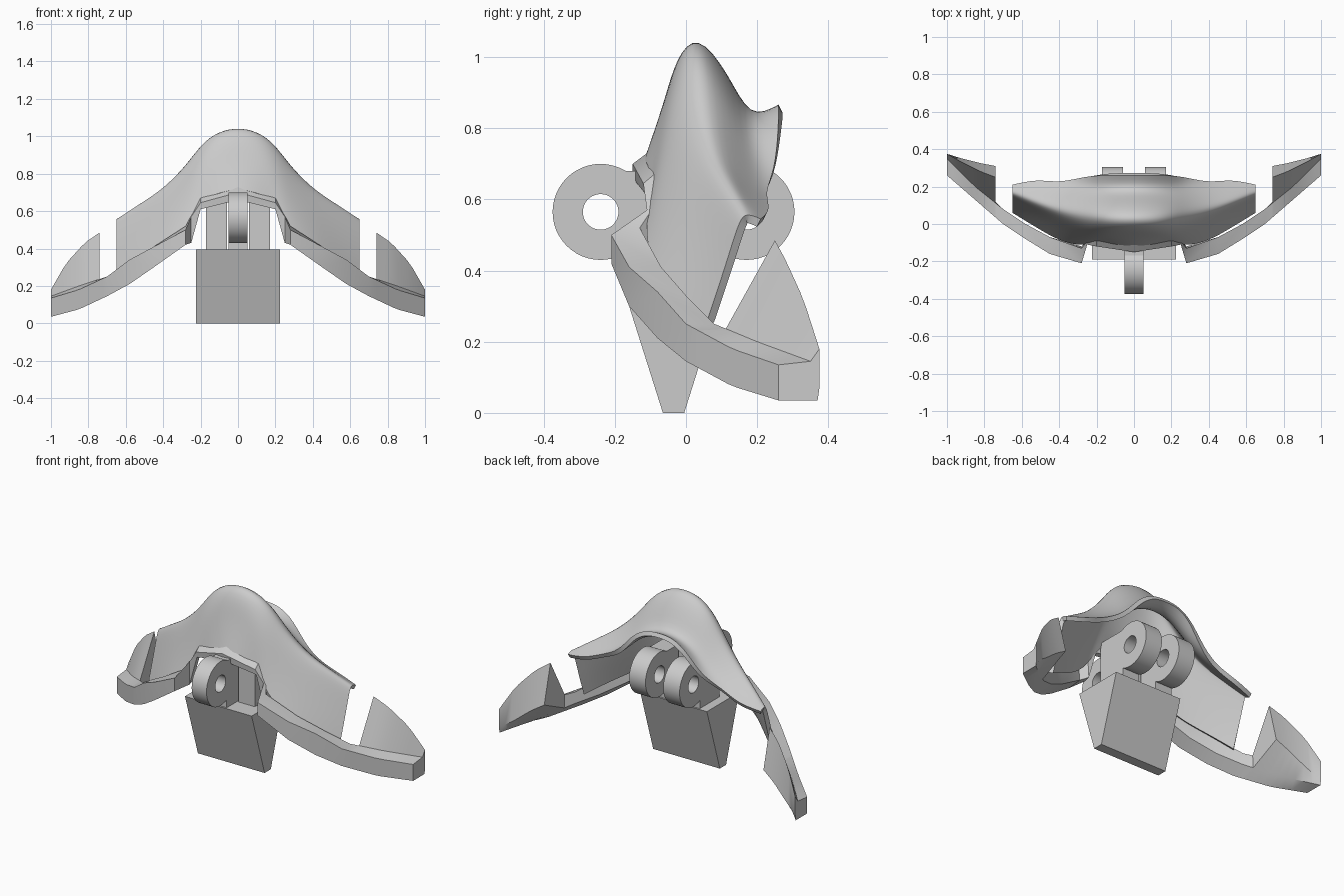
import bpy, bmesh, math

cube = bpy.data.objects.get("Cube")
if cube:
    bpy.data.objects.remove(cube, do_unlink=True)

# One plain grey for every part
grey = bpy.data.materials.new("plain_grey")
grey.use_nodes = True
tone = (0.6, 0.6, 0.6, 1)
grey.diffuse_color = tone
for node in grey.node_tree.nodes:
    if node.type == 'BSDF_PRINCIPLED':
        node.inputs["Base Color"].default_value = tone


def add_object(name, bm):
    mesh = bpy.data.meshes.new(name)
    bm.to_mesh(mesh)
    bm.free()
    mesh.materials.append(grey)
    obj = bpy.data.objects.new(name, mesh)
    bpy.context.collection.objects.link(obj)
    return obj


def bake_and_smooth(obj, degrees):
    bpy.ops.object.select_all(action='DESELECT')
    obj.select_set(True)
    bpy.context.view_layer.objects.active = obj
    bpy.ops.object.convert(target='MESH')
    bpy.ops.object.shade_smooth_by_angle(angle=math.radians(degrees))


def sample(keys, row, x):
    """Point on a lengthwise edge line at distance x from the middle."""
    for i in range(len(keys) - 1):
        if x <= keys[i + 1] or i == len(keys) - 2:
            t = (x - keys[i]) / (keys[i + 1] - keys[i])
            (ya, za), (yb, zb) = row[i], row[i + 1]
            return (x, ya + (yb - ya) * t, za + (zb - za) * t)


def loft(name, sections, closed=False, caps=()):
    """Skin a list of cross-sections and mirror it to the other side."""
    bm = bmesh.new()
    rings = [[bm.verts.new(p) for p in section] for section in sections]
    count = len(rings[0])
    for a, b in zip(rings, rings[1:]):
        for j in range(count if closed else count - 1):
            k = (j + 1) % count
            bm.faces.new((a[j], b[j], b[k], a[k]))
    for cap in caps:
        ring = rings[cap]
        bm.faces.new(ring if cap == 0 else ring[::-1])
    if closed:
        bmesh.ops.recalc_face_normals(bm, faces=bm.faces)
    obj = add_object(name, bm)
    mirror = obj.modifiers.new("mirror", 'MIRROR')
    mirror.use_clip = True
    return obj


# Edge lines of the front rim as (y, z) at each key distance
rim_keys = (0, .2, .25, .28, .45, .58, .7, .85, 1)
rim_rows = dict(
    under=[(-.1, .68), (-.08, .61), (-.08, .44), (-.12, .43), (-.07, .32),
           (0, .24), (.08, .18), (.22, .1), (.37, .035)],
    bottom=[(-.15, .66), (-.11, .61), (-.11, .43), (-.21, .42), (-.16, .3),
            (-.08, .21), (0, .145), (.13, .075), (.26, .035)],
    top=[(-.15, .7), (-.12, .645), (-.11, .57), (-.21, .5), (-.16, .41),
         (-.08, .34), (0, .25), (.13, .18), (.26, .135)],
    inner=[(-.11, .73), (-.09, .67), (-.09, .58), (-.13, .52), (-.07, .41),
           (0, .33), (.08, .25), (.2, .2), (.35, .145)],
)


def rim_section(x):
    return [sample(rim_keys, row, x) for row in rim_rows.values()]


# Rim: solid band along the front edge, out to the fin
fin_start = .74
rim = loft("front_rim", [rim_section(x) for x in rim_keys[:7] + (fin_start,)],
           closed=True, caps=(-1,))
bake_and_smooth(rim, 35)

# Shell: arched cover, lines running from the front base over to the hem
shell_keys = (0, .1, .19, .28, .4, .52, .65)
shell_rows = dict(
    base=[(-.12, .72), (-.11, .7), (-.09, .66), (-.12, .5), (-.09, .42),
          (-.02, .35), (.06, .26)],
    flank=[(-.06, .88), (-.06, .87), (-.06, .82), (-.05, .68), (-.02, .56),
           (.04, .48), (.11, .41)],
    shoulder=[(-.03, 1), (-.03, .98), (-.02, .92), (-.01, .79), (.03, .67),
              (.08, .59), (.14, .51)],
    ridge=[(.03, 1.08), (.03, 1.06), (.04, 1), (.05, .87), (.07, .74),
           (.11, .66), (.16, .56)],
    rear=[(.12, .96), (.12, .94), (.12, .88), (.13, .77), (.14, .68),
          (.16, .62), (.185, .555)],
    valley=[(.18, .83), (.18, .81), (.18, .77), (.2, .69), (.19, .64),
            (.2, .59), (.2, .55)],
    hem=[(.26, .87), (.26, .86), (.26, .8), (.25, .68), (.22, .62),
         (.24, .57), (.21, .545)],
)
shell = loft("arched_shell", [[sample(shell_keys, row, x)
                               for row in shell_rows.values()]
                              for x in shell_keys])
smoothing = shell.modifiers.new("smoothing", 'SUBSURF')
smoothing.levels = smoothing.render_levels = 2
smoothing.boundary_smooth = 'PRESERVE_CORNERS'
wall = shell.modifiers.new("wall", 'SOLIDIFY')
wall.thickness = .025
wall.offset = -1
bake_and_smooth(shell, 40)

# Fins: solid wedges rising from the rim at both tips
fin_keys = (fin_start, .82, .92, 1)
fin_crest = [(.25, .485), (.28, .43), (.33, .32), (.375, .18)]
fin_back = [(.31, .25), (.325, .2), (.35, .12), (.375, .07)]
fin_sections = []
steps = 8
for i in range(steps + 1):
    x = fin_start + (1 - fin_start) * i / steps
    fin_sections.append(rim_section(x) + [sample(fin_keys, fin_crest, x),
                                          sample(fin_keys, fin_back, x)])
fins = loft("tip_fins", fin_sections, closed=True, caps=(0, -1))
bake_and_smooth(fins, 30)


def add_box(bm, x, y, z):
    """Box between the low and high limits on each axis."""
    made = bmesh.ops.create_cube(bm, size=1)["verts"]
    for v in made:
        v.co = [lo + (hi - lo) * (c + .5)
                for (lo, hi), c in zip((x, y, z), v.co)]
    return made


# Base block: tapers to a narrow foot
bm = bmesh.new()
for v in add_box(bm, (-.225, .225), (-.19, .12), (0, .395)):
    if v.co.z < .1:
        v.co.y = -.065 if v.co.y < -.1 else -.005
add_object("base_block", bm)


# Lugs: pierced round eyes with webs reaching the block
def add_lug(name, x_low, x_high, centre_y, web):
    outer, inner, height, sides = .135, .05, .565, 48
    bm = bmesh.new()
    corners = [(x_low, outer), (x_high, outer),
               (x_high, inner), (x_low, inner)]
    rings = []
    for s in range(sides):
        a = math.tau * s / sides
        rings.append([bm.verts.new((x, centre_y + r * math.cos(a),
                                    height + r * math.sin(a)))
                      for x, r in corners])
    for s, ring in enumerate(rings):
        after = rings[(s + 1) % sides]
        for j in range(4):
            k = (j + 1) % 4
            bm.faces.new((ring[j], ring[k], after[k], after[j]))
    add_box(bm, (x_low, x_high), web, (.39, .68))
    bmesh.ops.recalc_face_normals(bm, faces=bm.faces)
    bake_and_smooth(add_object(name, bm), 30)


add_lug("front_lug", -.05, .05, -.24, (-.18, .0))
add_lug("rear_left_lug", .06, .17, .17, (-.08, .11))
add_lug("rear_right_lug", -.17, -.06, .17, (-.08, .11))
